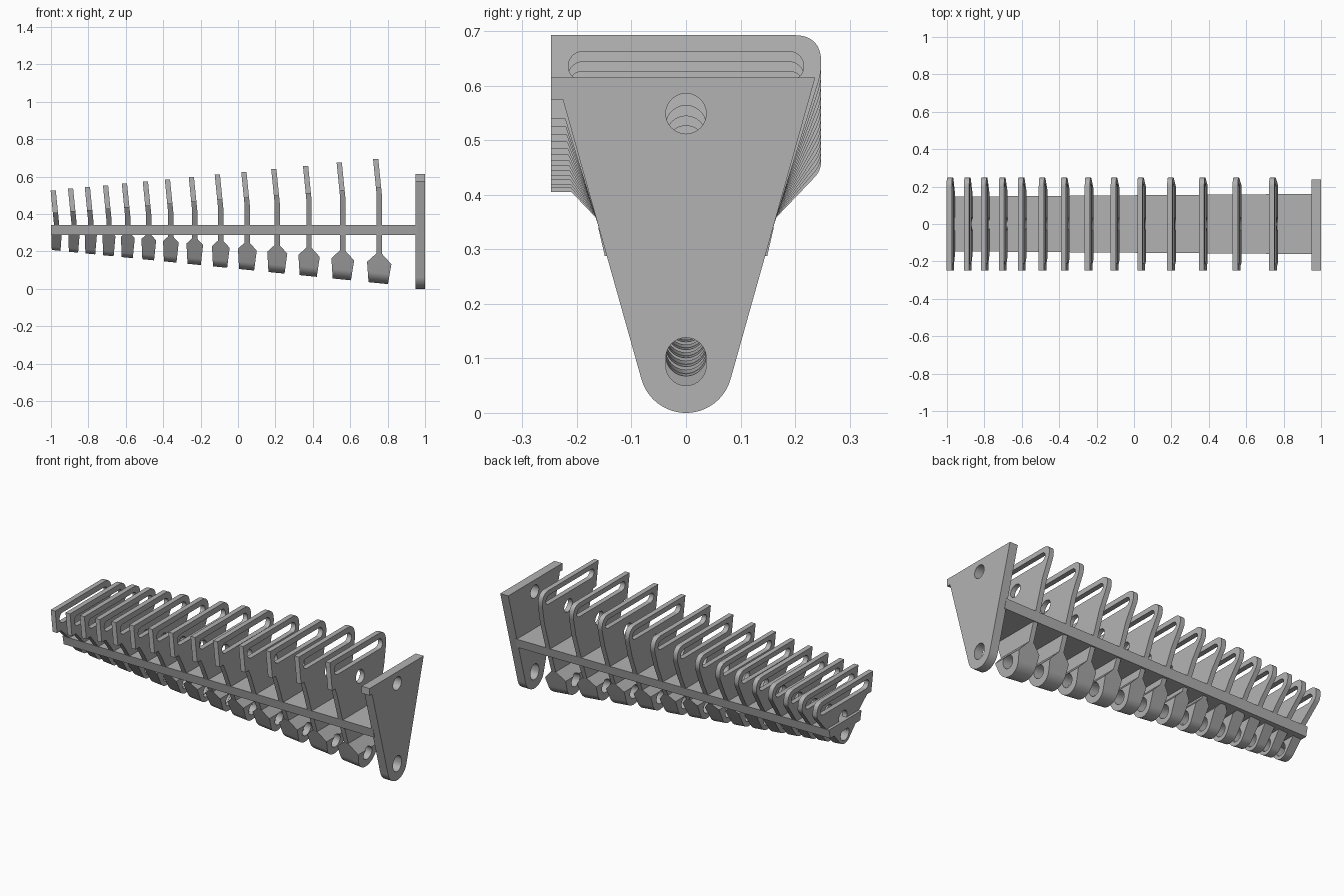
import bpy, bmesh
from math import sin, cos, pi, atan2, acos, hypot

cube = bpy.data.objects.get("Cube")
if cube:
    bpy.data.objects.remove(cube)

grey = bpy.data.materials.new("matte_grey")
grey.use_nodes = True
grey.diffuse_color = (0.45, 0.45, 0.45, 1)
grey.node_tree.nodes["Principled BSDF"].inputs["Base Color"].default_value = grey.diffuse_color


def arc(cy, cz, r, a0, a1, n=24):
    return [(cy + r * cos(a0 + (a1 - a0) * i / n), cz + r * sin(a0 + (a1 - a0) * i / n))
            for i in range(n + 1)]


def slot(cy, cz, r, dy=0, dz=0):
    """Round hole, stretched along y or z."""
    turn = pi / 2 if dz == 0 else 0
    return (arc(cy - dy, cz + dz, r, turn, turn + pi, 16)
            + arc(cy + dy, cz - dz, r, turn + pi, turn + 2 * pi, 16)[:-1 if not (dy or dz) else None])


def rounded(a, p, b, r, n=8):
    """Curved corner at p between its neighbours a and b."""
    def toward(q):
        d = hypot(q[0] - p[0], q[1] - p[1])
        return p[0] + (q[0] - p[0]) * r / d, p[1] + (q[1] - p[1]) * r / d
    s, e = toward(a), toward(b)
    return [tuple((1 - t)**2 * s[k] + 2 * t * (1 - t) * p[k] + t * t * e[k] for k in (0, 1))
            for t in (i / n for i in range(n + 1))]


def tapered_foot(half, z, zc, r):
    """Round foot whose straight sides run up to (+-half, z); left to right."""
    a = atan2(z - zc, half) - acos(r / hypot(half, z - zc))
    return arc(0, zc, r, -pi - a, a, 32)


def finish(name, bm):
    bmesh.ops.recalc_face_normals(bm, faces=bm.faces)
    mesh = bpy.data.meshes.new(name)
    bm.to_mesh(mesh)
    bm.free()
    mesh.materials.append(grey)
    obj = bpy.data.objects.new(name, mesh)
    bpy.context.collection.objects.link(obj)
    bpy.ops.object.select_all(action="DESELECT")
    obj.select_set(True)
    bpy.context.view_layer.objects.active = obj
    bpy.ops.object.shade_smooth_by_angle(angle=0.5)
    return obj


def plate(name, x, width, loops, split=None, warp=None):
    """Extrude a y-z outline with holes along x, then bend it at one height."""
    curve = bpy.data.curves.new(name, "CURVE")
    curve.dimensions = "2D"
    curve.fill_mode = "BOTH"
    curve.extrude = width / 2
    for loop in loops:
        spline = curve.splines.new("POLY")
        spline.points.add(len(loop) - 1)
        for point, (y, z) in zip(spline.points, loop):
            point.co = (y, z, 0, 1)
        spline.use_cyclic_u = True
    helper = bpy.data.objects.new(name + "_outline", curve)
    bm = bmesh.new()
    flat = helper.to_mesh()
    bm.from_mesh(flat)
    helper.to_mesh_clear()
    bpy.data.objects.remove(helper)
    bpy.data.curves.remove(curve)
    for v in bm.verts:
        v.co = (v.co.z, v.co.x, v.co.y)
    bmesh.ops.remove_doubles(bm, verts=bm.verts, dist=0.0001)
    if split is not None:
        bmesh.ops.bisect_plane(bm, geom=bm.verts[:] + bm.edges[:] + bm.faces[:],
                               plane_co=(0, 0, split), plane_no=(0, 0, 1))
    for v in bm.verts:
        if warp:
            warp(v.co)
        v.co.x += x
    return finish(name, bm)


HOLE, THICK, EDGE, DECK = 0.037, 0.028, 0.248, 0.34

# End plate with a small lip on its front upper corner
plate("end_plate", 0.975, 0.05, [
    tapered_foot(0.237, 0.615, 0.085, 0.085)
    + [(0.237, 0.615), (-EDGE, 0.615), (-EDGE, 0.575), (-0.226, 0.575)],
    slot(0, 0.549, HOLE), slot(0, 0.094, HOLE, dz=0.007)])

# Long bar through all the ribs, slightly wider toward the end plate
bm = bmesh.new()
bmesh.ops.create_cube(bm, size=1)
for v in bm.verts:
    far = v.co.x > 0
    half = (0.161 if far else 0.146) - (0.012 if v.co.z < 0 else 0)
    v.co = (0.96 if far else -1, half if v.co.y > 0 else -half, DECK if v.co.z > 0 else 0.288)
finish("long_bar", bm)

# Ribs, closer together toward the small end
positions = [0.755, 0.56, 0.38, 0.21, 0.05, -0.092, -0.231, -0.359,
             -0.477, -0.589, -0.69, -0.787, -0.877, -0.97]
for i, x in enumerate(positions):
    f = (x + 0.97) / 1.725

    def mix(a, b):
        return a + (b - a) * f

    top, lip, bend = mix(0.526, 0.693), mix(0.405, 0.54), mix(0.345, 0.505)
    half, notch = mix(0.148, 0.16), mix(0.21, 0.222)
    r, low = mix(0.055, 0.08), mix(0.205, 0.03)
    zc = low + r
    flare = (lip - DECK) / (notch - half)
    side = (EDGE, DECK + flare * (EDGE - half))
    corner = (EDGE, top)

    # Thin rib: leaning upper half with a long slot and a round hole
    outline = (tapered_foot(half, DECK, zc, r - 0.002) + [(half, DECK)]
               + rounded((half, DECK), side, corner, 0.018)
               + rounded(side, corner, (-EDGE, top), 0.05)
               + [(-EDGE, top), (-EDGE, lip), (-notch, lip), (-half, DECK)])

    def lean(co):
        co.x -= 0.1 * max(0, co.z - bend)

    plate(f"rib_{i + 1}", x, THICK, [
        outline, slot(0, top - 0.057, 0.027, dy=0.189),
        slot(0, mix(0.355, 0.527), HOLE), slot(0, zc, HOLE)], bend, lean)

    # Thick foot: bored sleeve with a sloping roof up to the rib
    width = mix(0.058, 0.13)
    shoulder = low + 0.108
    peak = shoulder + (width - THICK) / 2
    cut = min(peak, DECK - 0.01)
    foot = tapered_foot(half, DECK, zc, r)
    ty, tz = foot[-1]
    cy = ty + (half - ty) * (cut - tz) / (DECK - tz)

    def shape(co):
        if co.z > shoulder:
            k = (co.z - shoulder) / (peak - shoulder)
            co.x *= 1 + (THICK / width - 1) * k
        else:
            k = (shoulder - co.z) / (shoulder - low)
            co.x *= 1 - (0.28 if co.x > 0 else 0.12) * k
        co.z -= 0.1 * co.x

    plate(f"foot_{i + 1}", x, width, [foot + [(cy, cut), (-cy, cut)], slot(0, zc, HOLE)],
          shoulder, shape)
